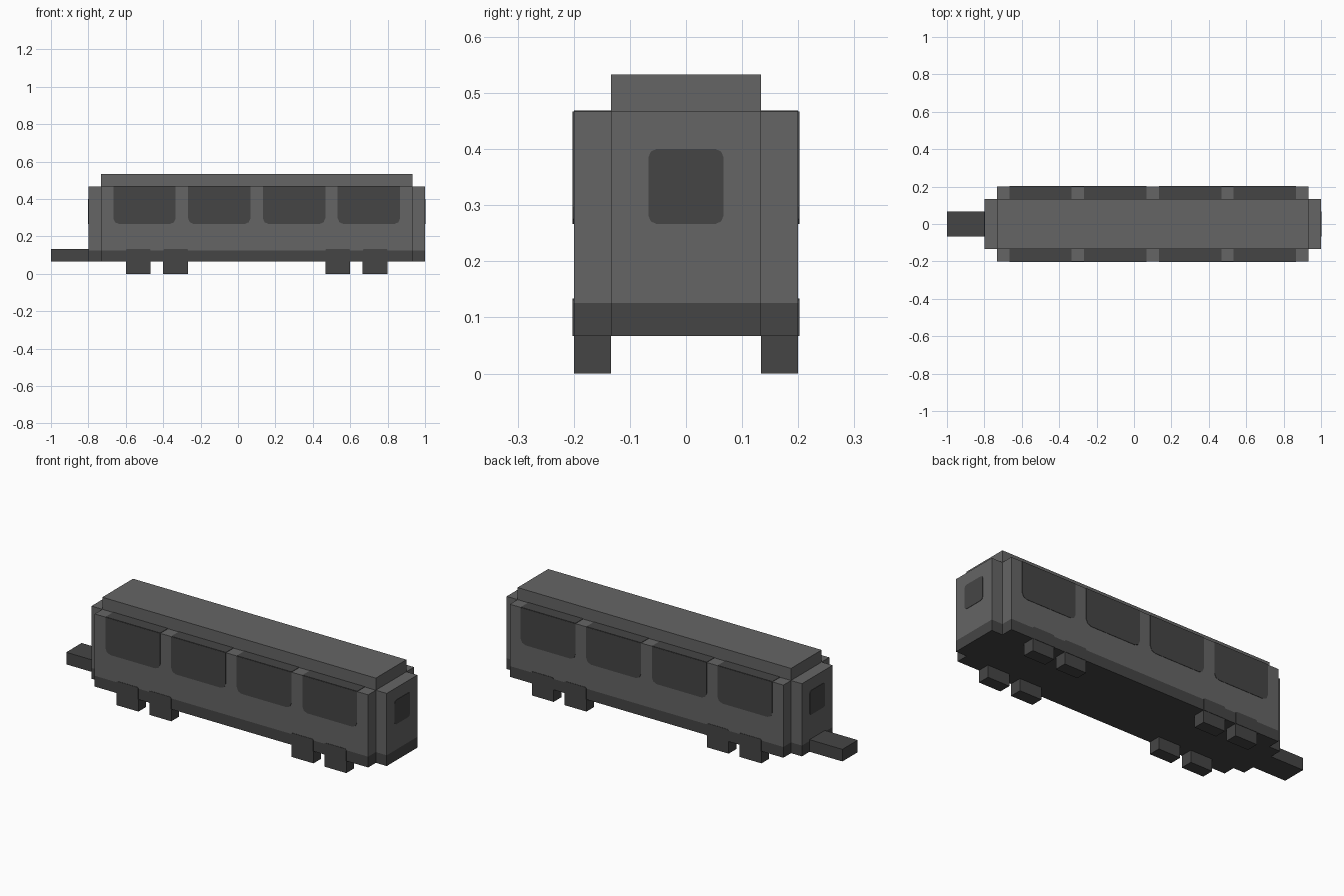
import bpy, bmesh
from mathutils import Vector

if "Cube" in bpy.data.objects:
    bpy.data.objects.remove(bpy.data.objects["Cube"])


def material(name, v):
    m = bpy.data.materials.new(name)
    m.diffuse_color = (v, v, v, 1)
    m.use_nodes = True
    m.node_tree.nodes["Principled BSDF"].inputs["Base Color"].default_value = m.diffuse_color
    return m


GREY = material("body grey", 0.13)
DARK = material("dark grey", 0.06)
T = 0.002  # thickness of painted plates


def finish(name, bm, *mats):
    bmesh.ops.recalc_face_normals(bm, faces=bm.faces)
    me = bpy.data.meshes.new(name)
    bm.to_mesh(me)
    bm.free()
    for m in mats:
        me.materials.append(m)
    ob = bpy.data.objects.new(name, me)
    bpy.context.collection.objects.link(ob)
    return ob


def prism(bm, points, offset):
    """Extrude a flat outline along an offset."""
    face = bm.faces.new([bm.verts.new(p) for p in points])
    res = bmesh.ops.extrude_face_region(bm, geom=[face], use_keep_orig=True)
    verts = [g for g in res["geom"] if isinstance(g, bmesh.types.BMVert)]
    bmesh.ops.translate(bm, verts=verts, vec=Vector(offset))


def box(name, x0, x1, y0, y1, z0, z1, mat):
    bm = bmesh.new()
    prism(bm, [(x0, y0, z0), (x1, y0, z0), (x1, y1, z0), (x0, y1, z0)], (0, 0, z1 - z0))
    return finish(name, bm, mat)


def outline(a0, a1, b0, b1, low, high):
    """Rectangle outline with softened lower and upper corners."""
    pts = []
    for a, b, sa, sb, r in ((a0, b0, 1, 1, low), (a1, b0, -1, 1, low),
                            (a1, b1, -1, -1, high), (a0, b1, 1, -1, high)):
        if r == 0:
            pts.append((a, b))
            continue
        corner = [(a, b + sb * r), (a + sa * r * .3, b + sb * r * .3), (a + sa * r, b)]
        pts += corner if sa * sb > 0 else corner[::-1]
    return pts


# body: stepped plan outline, with dark lower band
bm = bmesh.new()
quarter = [(.9, .1333), (.8333, .1333), (.8333, .2)]
plan = [(x, y) for x, y in quarter]
plan += [(-x, y) for x, y in reversed(quarter)]
plan += [(-x, -y) for x, y in quarter]
plan += [(x, -y) for x, y in reversed(quarter)]
prism(bm, [(x + .1, y, .0667) for x, y in plan], (0, 0, .4))
bmesh.ops.bisect_plane(bm, geom=bm.verts[:] + bm.edges[:] + bm.faces[:],
                       plane_co=(0, 0, .126), plane_no=(0, 0, 1))
for f in bm.faces:
    f.material_index = int(f.calc_center_median().z < .126)
finish("carriage_body", bm, GREY, DARK)

# raised roof and coupling bar
box("roof", -.7333, .9333, -.1333, .1333, .4667, .5333, GREY)
box("coupling_bar", -1, -.8, -.0667, .0667, .0667, .1333, DARK)

for s, side in ((-1, "front"), (1, "back")):
    # wheels with painted upper halves on the body side
    for i, x in enumerate((-.6, -.4, .4667, .6667)):
        y0, y1 = sorted((s * .1333, s * .2))
        box(f"wheel_{side}_{i}", x, x + .1333, y0, y1, 0, .0667, DARK)
        bm = bmesh.new()
        prism(bm, [(a, s * .2, b) for a, b in outline(x, x + .1333, .0667, .1333, 0, .008)],
              (0, s * T, 0))
        finish(f"wheel_top_{side}_{i}", bm, DARK)
    # side windows that wrap over the ledge
    for i in range(4):
        x = -.6667 + .4 * i
        bm = bmesh.new()
        prism(bm, [(a, s * .2, b) for a, b in outline(x, x + .3333, .2667, .4667, .03, 0)],
              (0, s * T, 0))
        prism(bm, [(a, b, .4667) for a, b in outline(x, x + .3333, s * .1333, s * .2, 0, 0)],
              (0, 0, T))
        finish(f"window_{side}_{i}", bm, DARK)

# end windows
for x, d, name in ((1, T, "right"), (-.8, -T, "left")):
    bm = bmesh.new()
    prism(bm, [(x, a, b) for a, b in outline(-.0667, .0667, .2667, .4, .014, .014)], (d, 0, 0))
    finish(f"end_window_{name}", bm, DARK)
